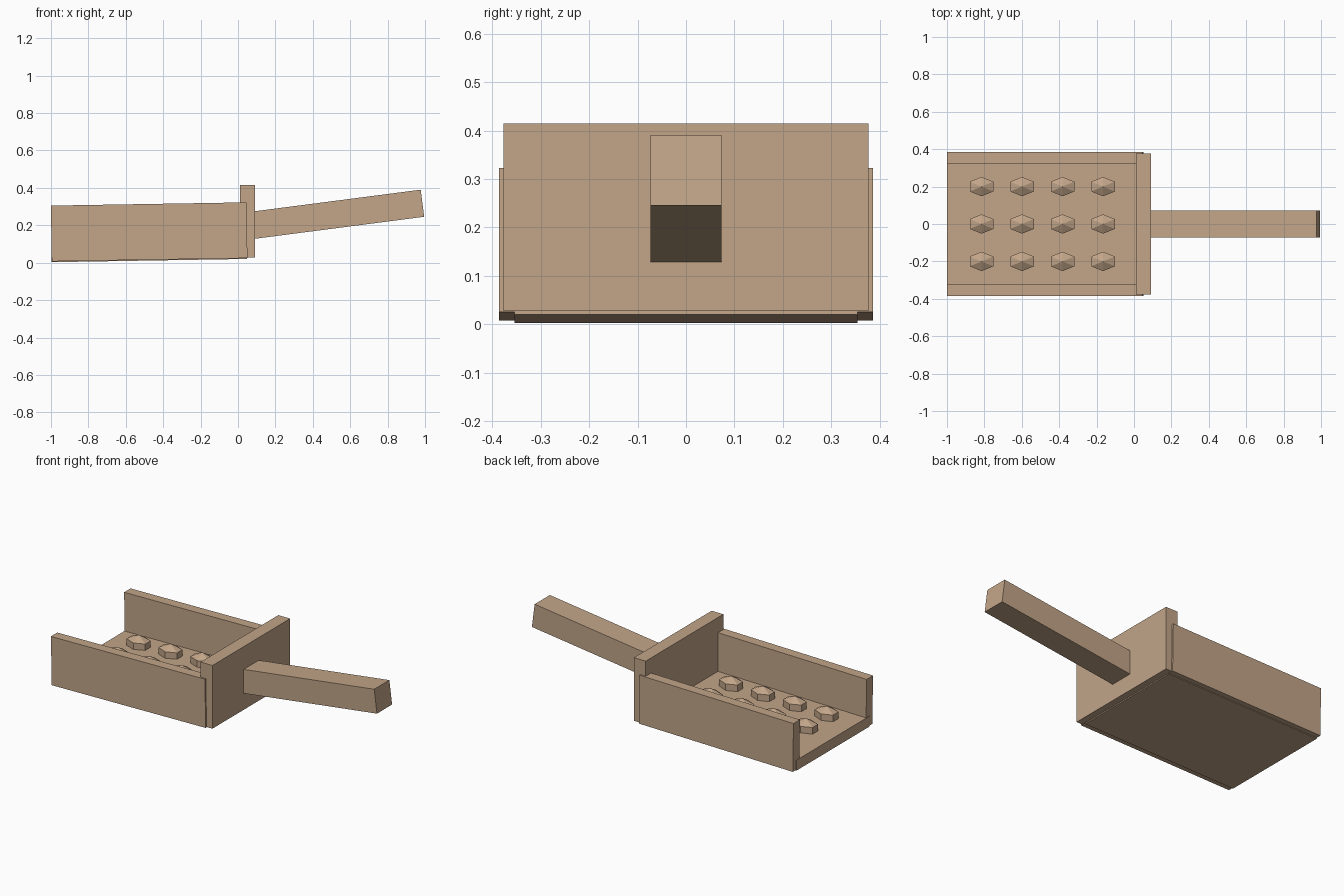
import bpy
import bmesh
from math import radians, cos, sin, tan
from mathutils import Matrix

if "Cube" in bpy.data.objects:
    bpy.data.objects.remove(bpy.data.objects["Cube"])

# One warm tan for everything
tan_mat = bpy.data.materials.new("warm tan")
tan_mat.use_nodes = True
colour = (0.54, 0.375, 0.248, 1)
tan_mat.diffuse_color = colour
tan_mat.node_tree.nodes["Principled BSDF"].inputs["Base Color"].default_value = colour


def add_object(name, bm, matrix):
    mesh = bpy.data.meshes.new(name)
    bm.to_mesh(mesh)
    bm.free()
    mesh.materials.append(tan_mat)
    obj = bpy.data.objects.new(name, mesh)
    obj.matrix_world = matrix
    bpy.context.collection.objects.link(obj)
    return obj


def box(name, centre, size, rise=0):
    """Box whose +x end is raised by an angle in degrees."""
    bm = bmesh.new()
    bmesh.ops.create_cube(bm, size=1)
    bmesh.ops.scale(bm, vec=size, verts=bm.verts)
    return add_object(name, bm, Matrix.Translation(centre) @ Matrix.Rotation(radians(-rise), 4, 'Y'))


TILT = 0.95
MID_X = -0.475
FLOOR_TOP = 0.0765

# Tray: floor and two side walls, tilted slightly upwards
box("tray_floor", (MID_X, 0, 0.044), (1.046, 0.708, 0.065), TILT)
for side, sign in (("left", 1), ("right", -1)):
    box(side + "_wall", (MID_X, sign * 0.355, 0.165), (1.046, 0.062, 0.298), TILT)

# Upright end board and the sloping handle
box("end_board", (0.05, 0, 0.221), (0.08, 0.754, 0.388))
box("handle", (0.524, 0, 0.258), (0.932, 0.147, 0.146), 7.4)

# Low six-sided studs with pointed caps, in a grid on the floor
for col in range(4):
    for row in range(3):
        x, y = -0.815 + col * 0.2165, (row - 1) * 0.2
        z = FLOOR_TOP + (x - MID_X) * tan(radians(TILT)) + 0.01
        bm = bmesh.new()
        bmesh.ops.create_uvsphere(bm, u_segments=6, v_segments=3, radius=1)
        bmesh.ops.scale(bm, vec=(0.084, 0.06, 0.06), verts=bm.verts)
        add_object(f"stud_{col + 1}_{row + 1}", bm, Matrix.Translation((x, y, z)))
